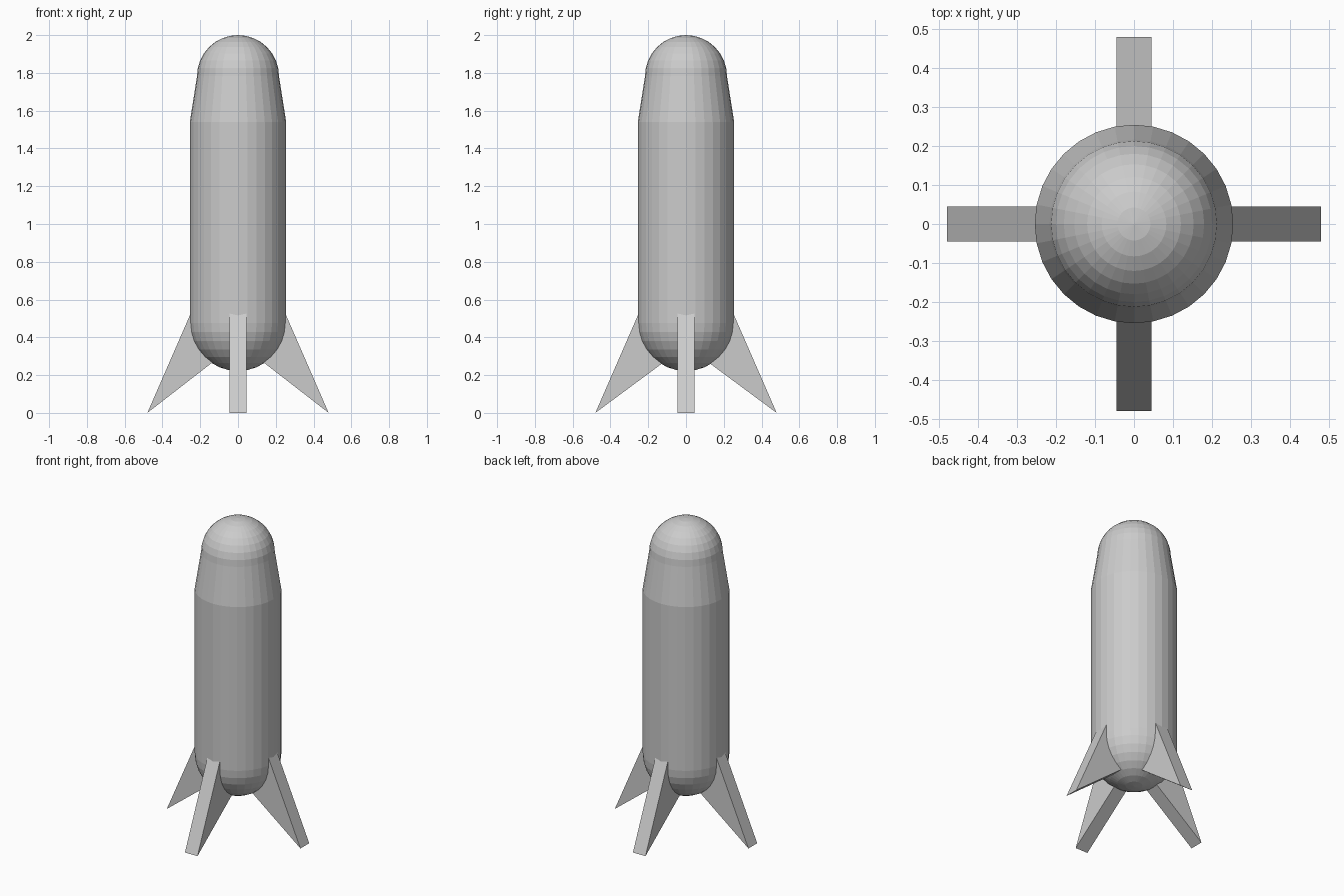
import bpy, bmesh
from math import sin, cos, pi, radians
from mathutils import Matrix

if "Cube" in bpy.data.objects:
    bpy.data.objects.remove(bpy.data.objects["Cube"])

SEGMENTS, RINGS = 32, 8
BODY_R, NOSE_R = 0.255, 0.217
BASE_Z, SHOULDER_Z, NOSE_Z = 0.477, 1.54, 1.783


def finish(bm, name):
    bmesh.ops.recalc_face_normals(bm, faces=bm.faces)
    mesh = bpy.data.meshes.new(name)
    bm.to_mesh(mesh)
    bm.free()
    obj = bpy.data.objects.new(name, mesh)
    bpy.context.collection.objects.link(obj)
    return obj


def lathe(name, profile):
    bm = bmesh.new()
    verts = [bm.verts.new((r, 0, z)) for r, z in profile]
    edges = [bm.edges.new(pair) for pair in zip(verts, verts[1:])]
    bmesh.ops.spin(bm, geom=verts + edges, cent=(0, 0, 0), axis=(0, 0, 1),
                   angle=2 * pi, steps=SEGMENTS, use_duplicate=False)
    bmesh.ops.remove_doubles(bm, verts=bm.verts, dist=1e-4)
    return finish(bm, name)


def fin(name, angle, slope):
    # Wedge whose inner end is buried in the body
    outline = [(0.48, 0), (0.235, 0.562), (0.10, 0.45), (0.10, 0.38 * slope)]
    bm = bmesh.new()
    face = bm.faces.new([bm.verts.new((x, -0.045, z)) for x, z in outline])
    ext = bmesh.ops.extrude_face_region(bm, geom=[face])["geom"]
    moved = [g for g in ext if isinstance(g, bmesh.types.BMVert)]
    bmesh.ops.translate(bm, verts=moved, vec=(0, 0.09, 0))
    bmesh.ops.rotate(bm, verts=bm.verts, cent=(0, 0, 0),
                     matrix=Matrix.Rotation(radians(angle), 3, 'Z'))
    return finish(bm, name)


# Round base, straight hull, tapered shoulder and domed nose
quarter = [pi / 2 * i / RINGS for i in range(RINGS + 1)]
base = [(BODY_R * sin(a), BASE_Z - BODY_R * cos(a)) for a in quarter]
nose = [(NOSE_R * cos(a), NOSE_Z + NOSE_R * sin(a)) for a in quarter]
lathe("rocket_body", base + [(BODY_R, SHOULDER_Z)] + nose)

# Four tail fins
for name, angle, slope in (("right_fin", 0, 0.775), ("back_fin", 90, 0.74),
                           ("left_fin", 180, 0.775), ("front_fin", 270, 0.74)):
    fin(name, angle, slope)
